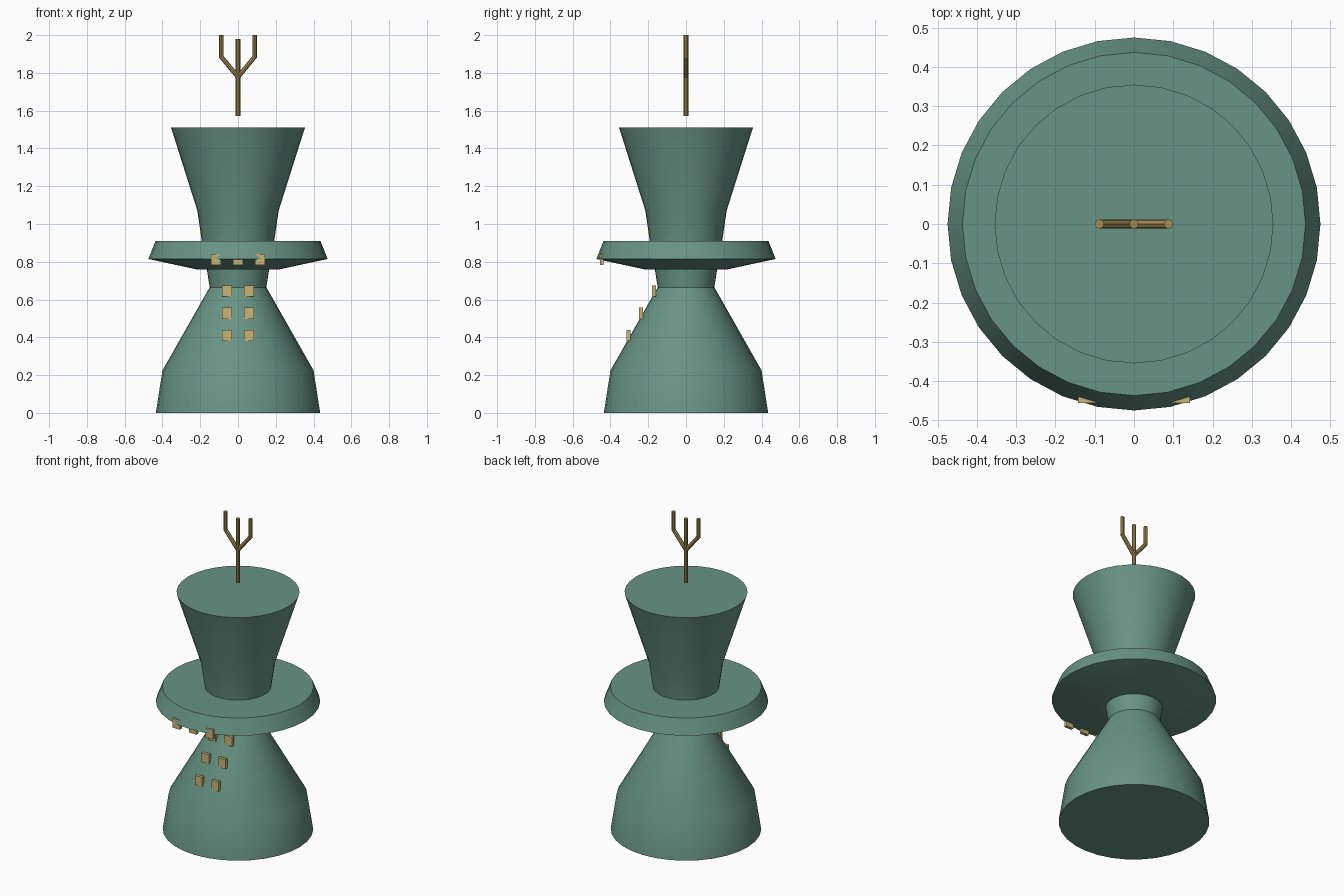
import bpy, bmesh, math
from mathutils import Vector

if "Cube" in bpy.data.objects:
    bpy.data.objects.remove(bpy.data.objects["Cube"])


def material(name, rgb):
    m = bpy.data.materials.new(name)
    m.diffuse_color = (*rgb, 1)
    m.use_nodes = True
    m.node_tree.nodes["Principled BSDF"].inputs["Base Color"].default_value = m.diffuse_color
    return m


GREEN = material("weathered green", (0.14, 0.295, 0.235))
PANE = material("pale gold", (0.59, 0.46, 0.19))
BRASS = material("brass", (0.39, 0.27, 0.09))


def finish(name, bm, mat):
    bmesh.ops.recalc_face_normals(bm, faces=bm.faces)
    mesh = bpy.data.meshes.new(name)
    bm.to_mesh(mesh)
    bm.free()
    mesh.materials.append(mat)
    ob = bpy.data.objects.new(name, mesh)
    bpy.context.collection.objects.link(ob)
    return ob


def smooth(ob):
    bpy.ops.object.select_all(action='DESELECT')
    ob.select_set(True)
    bpy.context.view_layer.objects.active = ob
    bpy.ops.object.shade_smooth_by_angle(angle=math.radians(30))


def lathe(name, profile, mat, sides=32):
    """Closed solid turned around z from (radius, height) points."""
    bm = bmesh.new()
    rings = [[bm.verts.new((r * math.cos(2 * math.pi * i / sides),
                            r * math.sin(2 * math.pi * i / sides), z))
              for i in range(sides)] for r, z in profile]
    for low, high in zip(rings, rings[1:]):
        for i in range(sides):
            j = (i + 1) % sides
            bm.faces.new((low[i], low[j], high[j], high[i]))
    bm.faces.new(rings[0])
    bm.faces.new(rings[-1])
    smooth(finish(name, bm, mat))


def rod(name, start, end, mat, radius=0.012, sides=8):
    start, end = Vector(start), Vector(end)
    axis = end - start
    bm = bmesh.new()
    bmesh.ops.create_cone(bm, cap_ends=True, segments=sides, radius1=radius,
                          radius2=radius, depth=axis.length)
    ob = finish(name, bm, mat)
    ob.location = (start + end) / 2
    ob.rotation_mode = 'QUATERNION'
    ob.rotation_quaternion = axis.to_track_quat('Z', 'Y')


def block(name, centre, size, mat):
    bm = bmesh.new()
    bmesh.ops.create_cube(bm, size=1)
    bmesh.ops.scale(bm, vec=size, verts=bm.verts)
    ob = finish(name, bm, mat)
    ob.location = centre


# Tower: flared base, pinched neck, wide deck and funnel-shaped top
lathe("tower_body", [(0.435, 0), (0.40, 0.225), (0.15, 0.665), (0.165, 0.76),
                     (0.22, 0.76), (0.475, 0.815), (0.437, 0.91),
                     (0.192, 0.91), (0.215, 1.07), (0.355, 1.512)], GREEN)

# Windows: pairs up the base, a row under the deck rim
WINDOW = (0.052, 0.02, 0.06)
for row, (y, z) in enumerate([(-0.305, 0.41), (-0.238, 0.528), (-0.17, 0.645)]):
    for side in (-1, 1):
        block(f"base_window_{row}_{side}", (0.058 * side, y, z), WINDOW, PANE)
for col in (-1, 0, 1):
    block(f"deck_window_{col}", (0.117 * col, -0.446, 0.812), WINDOW, PANE)

# Three-pronged aerial hovering above the top
rod("aerial_stem", (0, 0, 1.572), (0, 0, 1.98), BRASS)
for side in (-1, 1):
    rod(f"aerial_arm_{side}", (0, 0, 1.778), (0.088 * side, 0, 1.885), BRASS)
    rod(f"aerial_prong_{side}", (0.088 * side, 0, 1.88), (0.088 * side, 0, 2.0), BRASS)
